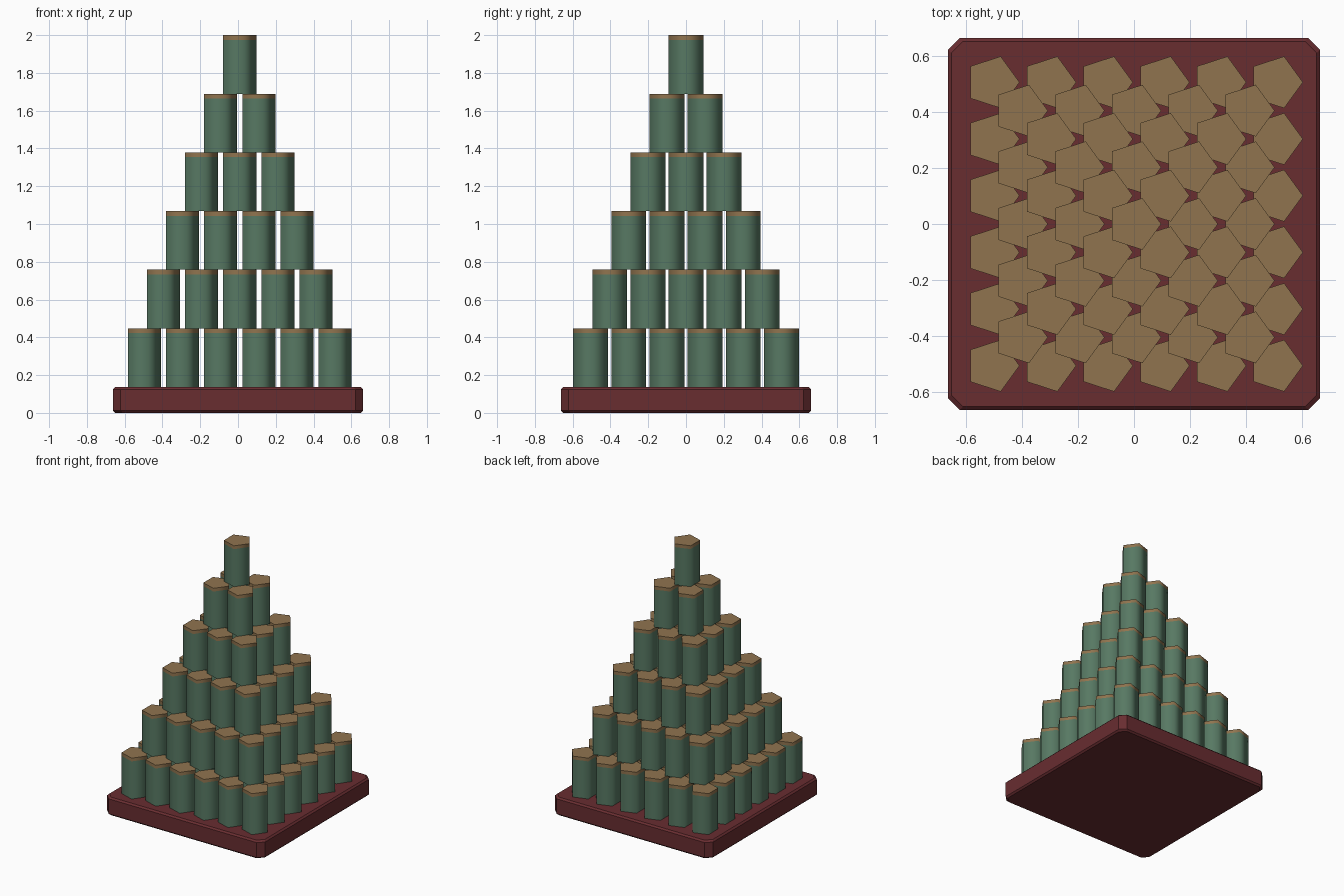
import bpy
import bmesh
from math import cos, sin, tau, radians

cube = bpy.data.objects.get("Cube")
if cube:
    bpy.data.objects.remove(cube, do_unlink=True)


def make_material(name, rgb):
    mat = bpy.data.materials.new(name)
    mat.use_nodes = True
    color = (*rgb, 1)
    mat.diffuse_color = color
    mat.node_tree.nodes["Principled BSDF"].inputs["Base Color"].default_value = color
    return mat


red = make_material("dark red", (0.14, 0.026, 0.03))
green = make_material("muted green", (0.096, 0.19, 0.125))
tan = make_material("tan", (0.28, 0.175, 0.078))


def prism_mesh(name, outline, levels):
    """Stack the outline at each (height, scale) level and close both ends."""
    bm = bmesh.new()
    rings = [[bm.verts.new((x * s, y * s, z)) for x, y in outline] for z, s in levels]
    n = len(outline)
    for low, high in zip(rings, rings[1:]):
        for i in range(n):
            j = (i + 1) % n
            bm.faces.new((low[i], low[j], high[j], high[i]))
    bm.faces.new(rings[0][::-1])
    bm.faces.new(rings[-1])
    mesh = bpy.data.meshes.new(name)
    bm.to_mesh(mesh)
    bm.free()
    return mesh


def add_object(name, mesh, location=(0, 0, 0)):
    obj = bpy.data.objects.new(name, mesh)
    obj.location = location
    bpy.context.collection.objects.link(obj)
    return obj


# Square base with clipped corners and a thin chamfer on its rims
BASE_TOP, HALF, CLIP, RIM = 0.137, 0.663, 0.042, 0.012
a, b = HALF, HALF - CLIP
corners = [(a, -b), (a, b), (b, a), (-b, a), (-a, b), (-a, -b), (-b, -a), (b, -a)]
inner = 1 - RIM / HALF
base_mesh = prism_mesh("base", corners, [(0, inner), (RIM, 1), (BASE_TOP - RIM, 1), (BASE_TOP, inner)])
base_mesh.materials.append(red)
add_object("base", base_mesh)

# Five-sided can: green body with a tan cap band and top
LAYERS = 6
STEP = (2 - BASE_TOP) / LAYERS
CAP, RADIUS, SPACING = 0.025, 0.097, 0.202
pentagon = [(RADIUS * cos(tau * i / 5), RADIUS * sin(tau * i / 5)) for i in range(5)]
can_mesh = prism_mesh("can", pentagon, [(0, 1), (STEP - CAP, 1), (STEP, 1)])
can_mesh.materials.append(green)
can_mesh.materials.append(tan)
for face in can_mesh.polygons:
    face.material_index = int(face.center.z > STEP - CAP)

# Pyramid of cans, one fewer per side on each layer
cans = []
for layer in range(LAYERS):
    count = LAYERS - layer
    offset = (count - 1) / 2
    for row in range(count):
        for col in range(count):
            spot = ((col - offset) * SPACING, (row - offset) * SPACING, BASE_TOP + layer * STEP)
            cans.append(add_object(f"can_layer{layer + 1}_{row + 1}_{col + 1}", can_mesh, spot))

# Smooth can walls, sharp cap edges
bpy.ops.object.select_all(action="DESELECT")
cans[0].select_set(True)
bpy.context.view_layer.objects.active = cans[0]
bpy.ops.object.shade_smooth_by_angle(angle=radians(80))
